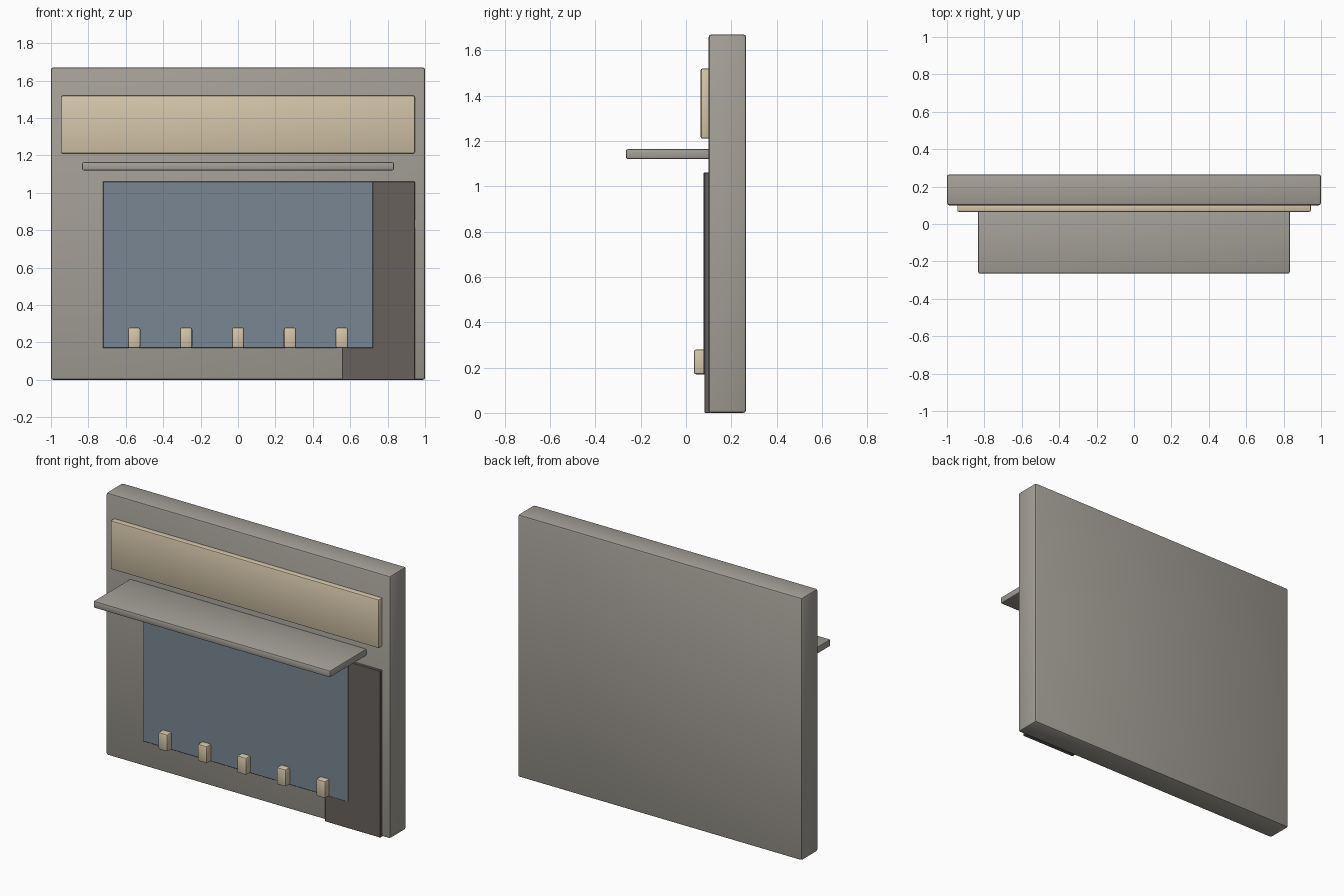
import bpy

cube = bpy.data.objects.get("Cube")
if cube:
    bpy.data.objects.remove(cube, do_unlink=True)


def material(name, rgb):
    m = bpy.data.materials.new(name)
    m.use_nodes = True
    colour = (*rgb, 1)
    m.diffuse_color = colour
    m.node_tree.nodes["Principled BSDF"].inputs["Base Color"].default_value = colour
    return m


stone = material("warm grey stone", (0.37, 0.35, 0.31))
cream = material("cream", (0.66, 0.56, 0.40))
glass = material("blue grey glass", (0.19, 0.24, 0.29))
wood = material("dark brown door", (0.14, 0.12, 0.11))


def box(name, xs, ys, zs, mat, bevel=0.0, segments=2):
    """Box spanning the given ranges, with optional rounded edges."""
    spans = (xs, ys, zs)
    bpy.ops.mesh.primitive_cube_add(size=1, location=[(a + b) / 2 for a, b in spans])
    ob = bpy.context.object
    ob.name = name
    ob.scale = [b - a for a, b in spans]
    bpy.ops.object.transform_apply(location=False, rotation=False, scale=True)
    ob.data.materials.append(mat)
    if bevel:
        mod = ob.modifiers.new("rounded edges", "BEVEL")
        mod.width = bevel
        mod.segments = segments
        bpy.ops.object.modifier_apply(modifier=mod.name)
        bpy.ops.object.shade_smooth_by_angle()
    return ob


# Main wall slab
box("facade_wall", (-1, 1), (0.1, 0.265), (0, 1.67), stone, 0.012)

# Sign board and projecting canopy
box("sign_board", (-0.945, 0.945), (0.065, 0.11), (1.21, 1.52), cream, 0.008)
box("canopy", (-0.833, 0.833), (-0.265, 0.11), (1.12, 1.164), stone, 0.008)

# Door, partly overlapped by the display window
box("door", (0.555, 0.945), (0.082, 0.11), (0, 1.06), wood, 0.002, 1)
box("display_window", (-0.722, 0.722), (0.077, 0.11), (0.17, 1.06), glass, 0.002, 1)

# Row of display items along the window sill
for i in range(5):
    x = (i - 2) * 0.2775
    box(f"display_item_{i + 1}", (x - 0.033, x + 0.033), (0.035, 0.1), (0.17, 0.28), cream, 0.01)
